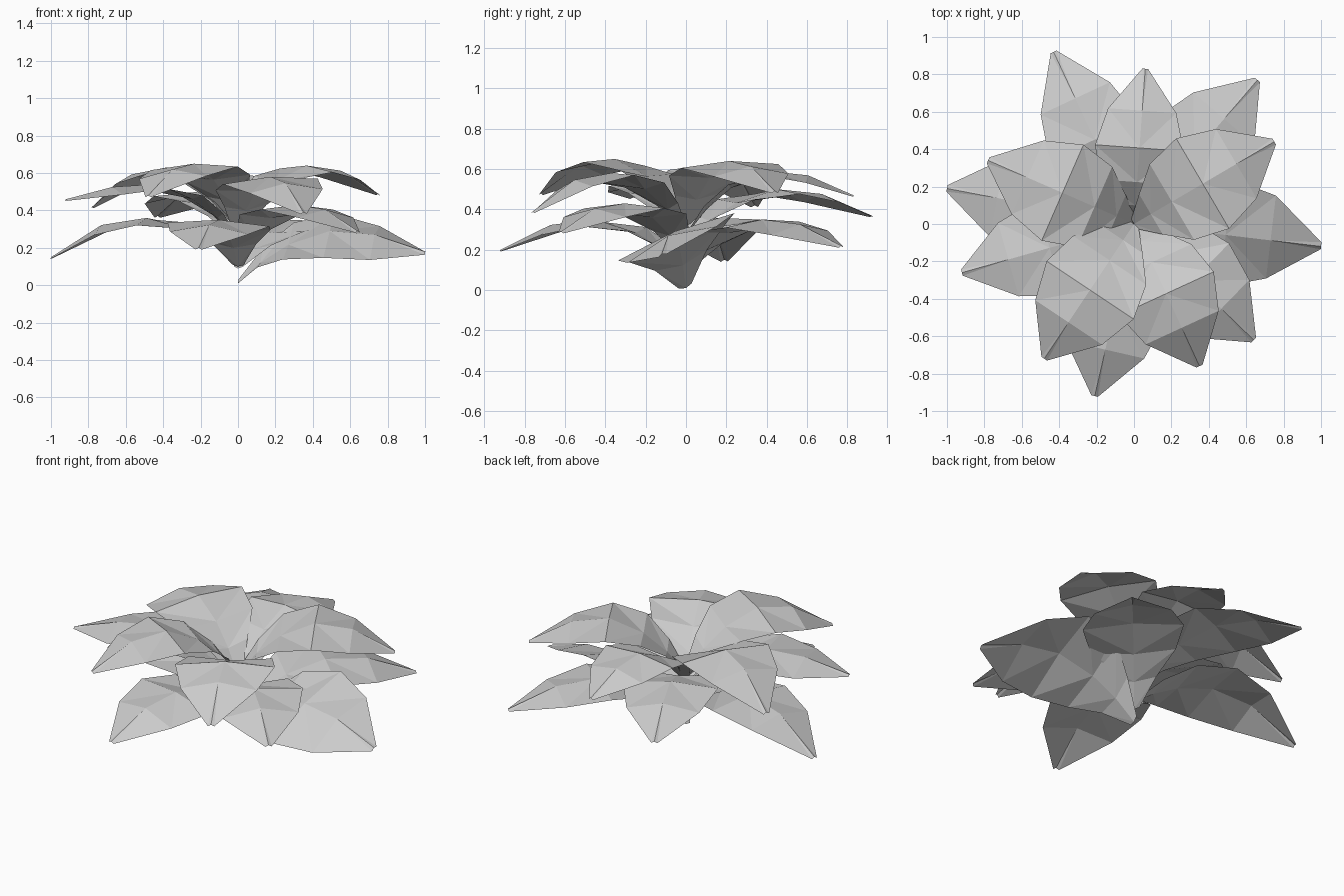
import bpy, bmesh
from math import radians, cos, sin
from mathutils import Vector

if "Cube" in bpy.data.objects:
    bpy.data.objects.remove(bpy.data.objects["Cube"])

# stations along a leaf: distance, half width, edge droop as share of width
STATIONS = [(0.0, 0.03, -0.3), (0.12, 0.125, -0.2), (0.27, 0.235, -0.08),
            (0.49, 0.28, 0.09), (0.73, 0.215, 0.2), (1.0, 0.018, 0.5)]


def make_leaf(name, tip, base_z, peak_z, width=1.0, roll=0.0):
    tip = Vector(tip)
    flat = Vector((tip.x, tip.y, 0))
    side = Vector((-tip.y, tip.x, 0)).normalized()
    rise = peak_z - base_z
    heights = [base_z, base_z + 0.4 * rise, base_z + 0.74 * rise, peak_z,
               tip.z + 0.82 * (peak_z - tip.z), tip.z]
    bm = bmesh.new()
    rows = []
    for (t, w, droop), z in zip(STATIONS, heights):
        w *= width
        row = []
        for s in (1, 0, -1):
            a = radians(roll)
            across, up = s * w, -abs(s) * droop * w
            p = flat * t + side * (across * cos(a) - up * sin(a))
            p.z = z + across * sin(a) + up * cos(a)
            row.append(bm.verts.new(p))
        rows.append(row)
    # folded strip, split into flat triangles mirrored about the midrib
    for a, b in zip(rows, rows[1:]):
        bm.faces.new((a[0], a[1], b[0]))
        bm.faces.new((a[1], b[1], b[0]))
        bm.faces.new((a[1], a[2], b[2]))
        bm.faces.new((a[1], b[2], b[1]))
    bmesh.ops.recalc_face_normals(bm, faces=bm.faces)
    if sum(f.normal.z for f in bm.faces) < 0:
        bmesh.ops.reverse_faces(bm, faces=bm.faces)
    mesh = bpy.data.meshes.new(name)
    bm.to_mesh(mesh)
    bm.free()
    bpy.context.collection.objects.link(bpy.data.objects.new(name, mesh))


# lower whorl: long leaves close to the ground
make_leaf("lower_leaf_right", (1.0, -0.12, 0.18), 0.01, 0.29, 1.12, 22)
make_leaf("lower_leaf_left", (-1.0, 0.19, 0.15), 0.13, 0.36, 1.0, -3)
make_leaf("lower_leaf_front", (-0.21, -0.92, 0.20), 0.10, 0.35, 1.0, -2)
make_leaf("lower_leaf_back", (0.66, 0.77, 0.22), 0.09, 0.35, 1.0, 3)

# middle whorl
make_leaf("middle_leaf_front", (0.64, -0.62, 0.29), 0.16, 0.43, 1.0, 0)
make_leaf("middle_leaf_left", (-0.92, -0.26, 0.46), 0.24, 0.54, 0.95, 0)
make_leaf("middle_leaf_back", (-0.43, 0.92, 0.37), 0.24, 0.50, 0.95, 0)
make_leaf("middle_leaf_back_small", (0.06, 0.83, 0.47), 0.27, 0.59, 0.85)

# upper whorl: shorter broad leaves
make_leaf("upper_leaf_front", (0.35, -0.76, 0.39), 0.28, 0.58, 1.0, 3)
make_leaf("upper_leaf_left", (-0.78, 0.34, 0.42), 0.30, 0.63, 1.0, -2)
make_leaf("upper_leaf_right", (0.75, 0.44, 0.49), 0.32, 0.64, 1.0, 2)
make_leaf("upper_leaf_front_left", (-0.48, -0.72, 0.48), 0.32, 0.65, 1.0, 2)
